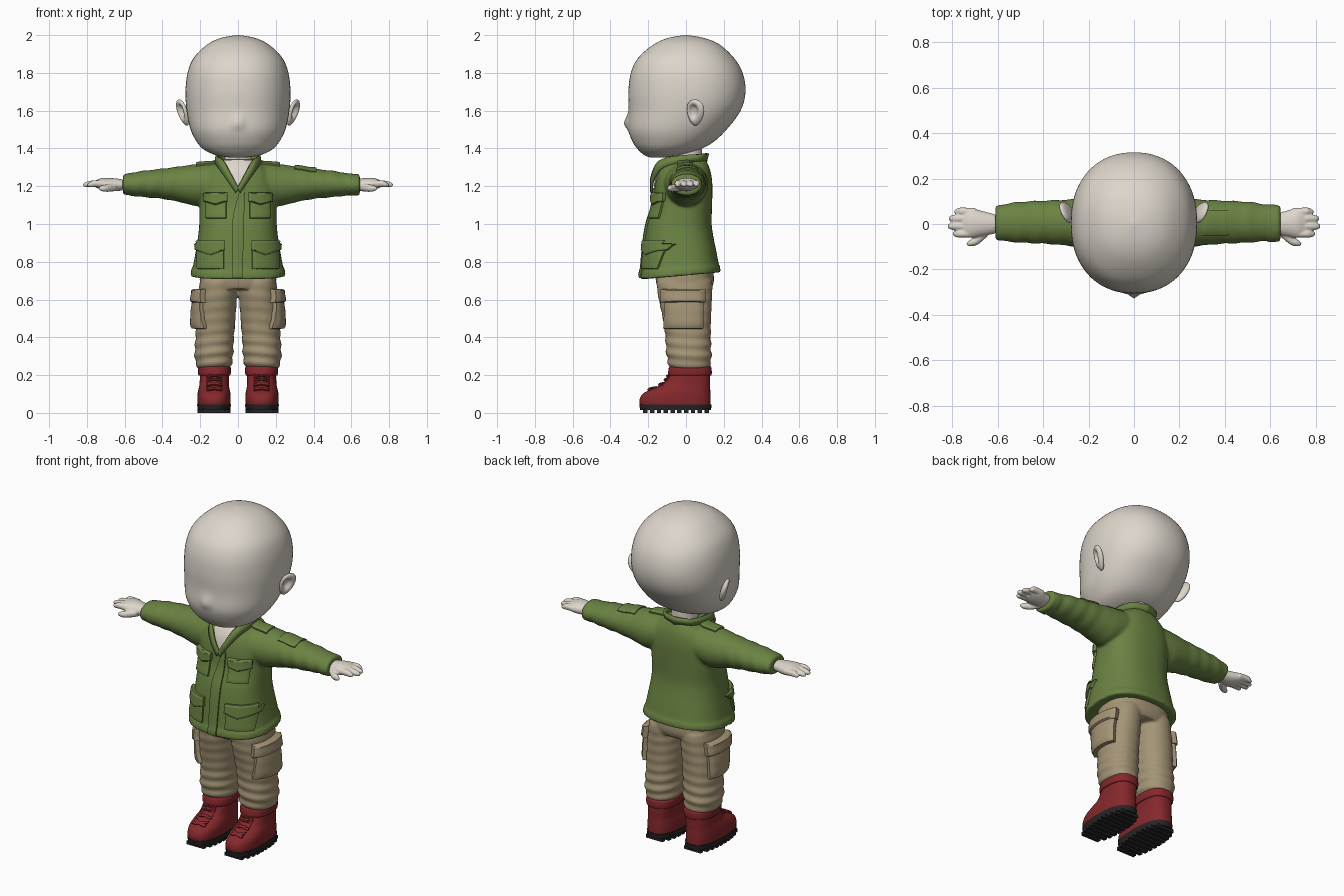
import bpy, bmesh, math
from mathutils import Vector, Matrix
from mathutils.bvhtree import BVHTree

if "Cube" in bpy.data.objects:
    bpy.data.objects.remove(bpy.data.objects["Cube"])


def material(name, rgb):
    m = bpy.data.materials.new(name)
    m.diffuse_color = (*rgb, 1)
    m.use_nodes = True
    m.node_tree.nodes["Principled BSDF"].inputs["Base Color"].default_value = m.diffuse_color
    return m


SKIN = material("pale skin", (0.72, 0.67, 0.595))
GREEN = material("olive green cloth", (0.145, 0.225, 0.055))
KHAKI = material("khaki cloth", (0.375, 0.30, 0.18))
RED = material("dark red leather", (0.235, 0.021, 0.025))
BLACK = material("black rubber", (0.02, 0.018, 0.018))


def spline(pts, k):
    """Catmull-Rom interpolation of tuples, k steps per span."""
    out = []
    for i in range(len(pts) - 1):
        a, b, c, d = pts[max(i - 1, 0)], pts[i], pts[i + 1], pts[min(i + 2, len(pts) - 1)]
        for j in range(k):
            t = j / k
            out.append([0.5 * (2 * q + (r - p) * t + (2 * p - 5 * q + 4 * r - s) * t * t
                               + (3 * q - p - 3 * r + s) * t ** 3) for p, q, r, s in zip(a, b, c, d)])
    return out + [list(pts[-1])]


def loft(bm, secs, axis='Z', n=40, k=5, e=2.0, wrinkle=None, sx=1):
    """Superellipse sections (t, centre1, centre2, radius1, radius2) along an axis."""
    rings = []
    for t, c1, c2, r1, r2 in spline(secs, k):
        ring = []
        for i in range(n):
            a = 2 * math.pi * i / n
            c, s = math.cos(a), math.sin(a)
            w = wrinkle(t, a) if wrinkle else 1
            p = c1 + r1 * w * math.copysign(abs(c) ** (2 / e), c)
            q = c2 + r2 * w * math.copysign(abs(s) ** (2 / e), s)
            ring.append(bm.verts.new((sx * p, q, t) if axis == 'Z' else (sx * t, p, q)))
        rings.append(ring)
    for a, b in zip(rings, rings[1:]):
        for i in range(n):
            bm.faces.new((a[i], a[(i + 1) % n], b[(i + 1) % n], b[i]))
    bm.faces.new(rings[0])
    bm.faces.new(rings[-1])


def finish(name, bm, mat, mirror=False, voxel=0, smooth=3, angle=45):
    bmesh.ops.recalc_face_normals(bm, faces=bm.faces)
    me = bpy.data.meshes.new(name)
    bm.to_mesh(me)
    bm.free()
    me.materials.append(mat)
    me.polygons.foreach_set("use_smooth", [True] * len(me.polygons))
    me.set_sharp_from_angle(angle=math.radians(angle))
    ob = bpy.data.objects.new(name, me)
    bpy.context.collection.objects.link(ob)
    if voxel:
        m = ob.modifiers.new("fuse", 'REMESH')
        m.mode, m.voxel_size, m.use_smooth_shade = 'VOXEL', voxel, True
        m = ob.modifiers.new("soften", 'SMOOTH')
        m.factor, m.iterations = 0.5, smooth
    if mirror:
        ob.modifiers.new("mirror", 'MIRROR')
    return ob


def surface(ob):
    bpy.context.view_layer.update()
    return BVHTree.FromObject(ob, bpy.context.evaluated_depsgraph_get())


def patch(name, tree, mat, shape, axis='Y', thick=0.015, mirror=True, nu=14, nv=10):
    """Raised cloth panel: shape(u, v) gives the 2D spot, dropped on to a surface."""
    d = {'X': Vector((1, 0, 0)), 'Y': Vector((0, -1, 0)), 'Z': Vector((0, 0, 1))}[axis]
    bm = bmesh.new()
    top, low = [], []
    for j in range(nv + 1):
        for i in range(nu + 1):
            a, b = shape(i / nu, j / nv)
            p = Vector({'X': (0, a, b), 'Y': (a, 0, b), 'Z': (a, b, 0)}[axis])
            loc, nor, *_ = tree.ray_cast(p + 2 * d, -d)
            if loc is None:
                loc, nor, *_ = tree.find_nearest(p + 0.2 * d)
            nor = (nor + d * 0.5).normalized()
            edge = i in (0, nu) or j in (0, nv)
            top.append(bm.verts.new(loc + nor * thick * (0.75 if edge else 1)))
            low.append(bm.verts.new(loc - nor * 0.006))
    w = nu + 1
    for j in range(nv):
        for i in range(nu):
            q = [j * w + i, j * w + i + 1, (j + 1) * w + i + 1, (j + 1) * w + i]
            bm.faces.new([top[x] for x in q])
            bm.faces.new([low[x] for x in reversed(q)])
    rim = (list(range(nu)) + [j * w + nu for j in range(nv)]
           + [nv * w + i for i in range(nu, 0, -1)] + [j * w for j in range(nv, 0, -1)])
    for a, b in zip(rim, rim[1:] + rim[:1]):
        bm.faces.new((top[a], low[a], low[b], top[b]))
    return finish(name, bm, mat, mirror)


def rect(a0, a1, b0, b1, point=0.0):
    """Rectangle whose lower edge dips to a point in the middle."""
    return lambda u, v: (a0 + (a1 - a0) * u,
                         b0 + (b1 - b0) * v - point * (1 - v) * (1 - abs(2 * u - 1)))


# head with a small nose
bm = bmesh.new()
loft(bm, [(1.352, 0, -.15, .04, .04), (1.364, 0, -.125, .115, .095), (1.39, 0, -.095, .175, .155),
          (1.43, 0, -.07, .215, .21), (1.5, 0, -.045, .251, .26), (1.6, 0, -.007, .272, .296),
          (1.7, 0, .005, .278, .31), (1.8, 0, .004, .267, .296), (1.88, 0, 0, .234, .253),
          (1.95, 0, .003, .163, .175), (1.985, 0, 0, .09, .095), (2.0, 0, 0, .008, .008)],
     n=72, k=6, e=2.2)
for v in bm.verts:
    if v.co.y < 0:
        x, z = v.co.x, v.co.z - 1.53
        v.co.y -= 0.022 * math.exp(-(x / .022) ** 2 - (z / (.045 if z > 0 else .025)) ** 2)
finish("head", bm, SKIN, angle=80)

# ears: flattened spheres with a hollow
bm = bmesh.new()
bmesh.ops.create_uvsphere(bm, u_segments=32, v_segments=20, radius=1)
turn = (Matrix.Rotation(math.radians(-24), 3, 'Z') @ Matrix.Rotation(math.radians(17), 3, 'Y')
        @ Matrix.Rotation(math.radians(-10), 3, 'X'))
for v in bm.verts:
    y, z, x = v.co
    r = math.hypot(y + 0.15, z - 0.1)
    x = x * 0.02 - (0.026 * math.exp(-(r / .5) ** 4) if x > 0 else 0)
    v.co = turn @ Vector((x, y * 0.048 * (1 + 0.25 * z), z * 0.073)) + Vector((.292, .05, 1.59))
finish("ear", bm, SKIN, True, angle=80)

# neck
bm = bmesh.new()
loft(bm, [(1.24, 0, .01, .08, .08), (1.34, 0, .01, .072, .075), (1.45, 0, .01, .072, .075)])
finish("neck", bm, SKIN)

# hands: palm, four fingers and thumb
bm = bmesh.new()
loft(bm, [(.61, 0, 1.207, .042, .03), (.67, .002, 1.208, .056, .035), (.72, .005, 1.212, .066, .031),
          (.755, .005, 1.212, .058, .018)], 'X', 24)
for y, tip in ((-.043, .798), (-.010, .82), (.024, .815), (.055, .79)):
    loft(bm, [(.70, y, 1.212, .016, .018), (.76, y, 1.214, .0175, .018), (tip - .015, y, 1.209, .015, .014),
              (tip, y, 1.207, .006, .006)], 'X', 16)
loft(bm, [(.645, -.03, 1.195, .025, .02), (.69, -.07, 1.190, .022, .02), (.72, -.083, 1.189, .015, .016),
          (.737, -.088, 1.188, .005, .006)], 'X', 16)
finish("hand", bm, SKIN, True, voxel=0.005, smooth=2)

# jacket: torso, sleeves and cuffs fused together
bm = bmesh.new()
loft(bm, [(.728, 0, -.03, .252, .213), (.762, 0, -.03, .248, .210), (.772, 0, -.03, .240, .204),
          (.85, 0, -.033, .225, .193), (.93, 0, -.036, .212, .181), (1.0, 0, -.034, .205, .170),
          (1.1, 0, -.018, .203, .156), (1.2, 0, -.012, .20, .152), (1.27, 0, -.008, .178, .14),
          (1.315, 0, -.003, .135, .12), (1.345, 0, .003, .09, .098)], n=64, e=2.45)
for v in bm.verts:
    v.co.z += 0.09 * v.co.y * max(0, min(1, (1 - v.co.z) / .27))


def sleeve_fold(t, a):
    return 1 + 0.022 * math.sin(75 * t + 1.8 * math.sin(a)) * min(1, max(0, (t - .2) * 5))


for s in (1, -1):
    loft(bm, [(.06, .0, 1.225, .11, .10), (.14, .0, 1.215, .117, .108), (.22, .004, 1.206, .112, .111),
              (.3, .006, 1.21, .101, .096), (.4, .008, 1.213, .095, .08), (.5, .008, 1.212, .09, .07),
              (.57, .006, 1.21, .082, .06), (.61, .005, 1.208, .074, .052)], 'X', 40, 8,
         wrinkle=sleeve_fold, sx=s)
    loft(bm, [(.592, .003, 1.208, .085, .059), (.645, .003, 1.208, .08, .057)], 'X', 40)
jacket = finish("jacket", bm, GREEN, voxel=0.0085, smooth=4)
cloth = surface(jacket)

# open neckline and front placket
patch("neck_opening", cloth, SKIN, lambda u, v: ((2 * u - 1) * (.006 + .074 * v), 1.185 + .15 * v),
      thick=0.007, mirror=False)


def placket(u, v):
    z = .715 + .475 * v
    left = -.03 + .045 * max(0, (z - 1.0) / .19) ** 1.5
    return left + (.024 - left + .012 * v) * u, z


patch("placket", cloth, GREEN, placket, thick=0.012, mirror=False, nu=6, nv=30)

# collar running down into the lapels
outer = spline([(.012, -.182, 1.165), (.055, -.174, 1.23), (.10, -.128, 1.295), (.118, -.02, 1.325),
                (.085, .07, 1.33), (0, .105, 1.33)], 6)
inner = spline([(-.004, -.184, 1.19), (.032, -.18, 1.255), (.078, -.138, 1.335), (.112, -.03, 1.362),
                (.088, .08, 1.37), (0, .115, 1.374)], 6)
bm = bmesh.new()
rows = [[bm.verts.new(p) for p in line] for line in (outer, inner)]
for i in range(len(outer) - 1):
    bm.faces.new((rows[0][i], rows[0][i + 1], rows[1][i + 1], rows[1][i]))
collar = finish("collar", bm, GREEN, True)
mod = collar.modifiers.new("thickness", 'SOLIDIFY')
mod.thickness, mod.offset = 0.014, 0

# jacket pockets, epaulettes, sleeve tabs
patch("chest_pocket", cloth, GREEN, rect(.062, .168, 1.03, 1.14), thick=0.016)
patch("chest_pocket_flap", cloth, GREEN, rect(.055, .175, 1.12, 1.165, .022), thick=0.025)
patch("hip_pocket", cloth, GREEN, rect(.075, .213, .762, .88), thick=0.014)
patch("hip_pocket_flap", cloth, GREEN, rect(.068, .217, .862, .912, .028), thick=0.023)
patch("epaulette", cloth, GREEN, rect(.115, .222, -.045, .035), 'Z', 0.012)
patch("sleeve_pocket", cloth, GREEN, rect(.30, .415, -.05, .06), 'Z', 0.008, mirror=False)

# trousers: hips and two legs fused together
bm = bmesh.new()
loft(bm, [(.655, 0, -.008, .185, .14), (.70, 0, -.006, .203, .154), (.79, 0, -.01, .195, .15)], e=2.4)


def leg_fold(t, a):
    amp = 0.012 + 0.03 * max(0, min(1, (.48 - t) / .15))
    return 1 + amp * math.sin(105 * t + 1.3 * math.sin(a + 1))


for s in (1, -1):
    loft(bm, [(.235, .128, .02, .084, .10), (.27, .128, .018, .098, .115), (.33, .127, .014, .102, .119),
              (.42, .122, .01, .102, .121), (.52, .117, .003, .105, .13), (.62, .108, -.005, .103, .143),
              (.70, .102, -.008, .10, .148)], n=40, k=8, e=2.2, wrinkle=leg_fold, sx=s)
trousers = finish("trousers", bm, KHAKI, voxel=0.008, smooth=3)
cloth = surface(trousers)
patch("cargo_pocket", cloth, KHAKI, rect(-.105, .085, .445, .61), 'X', 0.03)
patch("cargo_pocket_flap", cloth, KHAKI, rect(-.12, .092, .585, .655), 'X', 0.04)

# boots: upper, padded top, rubber sole with tread bars, laces
bm = bmesh.new()
loft(bm, [(.03, .127, -.055, .085, .185), (.065, .127, -.058, .088, .189), (.10, .127, -.05, .087, .18),
          (.128, .127, -.026, .082, .154), (.15, .126, -.002, .078, .130), (.19, .125, .016, .077, .112),
          (.24, .125, .022, .078, .105)], n=48, e=2.5)
boot = finish("boot", bm, RED, True)
leather = surface(boot)
bm = bmesh.new()
loft(bm, [(.197, .125, .02, .078, .108), (.203, .125, .02, .086, .116), (.238, .125, .022, .087, .113),
          (.247, .125, .022, .08, .106)], n=48, k=3, e=2.4)
finish("boot_top", bm, RED, True)
bm = bmesh.new()
loft(bm, [(.014, .127, -.055, .086, .187), (.045, .127, -.056, .09, .192)], n=48, k=1, e=2.5)
finish("sole", bm, BLACK, True)
bm = bmesh.new()
for i in range(10):
    y = -.215 + i * .036
    w = 2 * .088 * (1 - abs((y + .055) / .19) ** 2.5) ** .4
    bmesh.ops.create_cube(bm, size=1, matrix=Matrix.Translation((.127, y, .01))
                          @ Matrix.Diagonal((w, .023, .02, 1)))
finish("sole_tread", bm, BLACK, True, angle=30)
for i, z in enumerate((.125, .15, .175, .195)):
    for s in (1, -1):
        patch(f"lace_{i}", leather, RED,
              lambda u, v: (.085 + .08 * u, z + s * .012 * (u - .5) + .008 * (v - .5)),
              thick=0.012, nu=8, nv=2)
